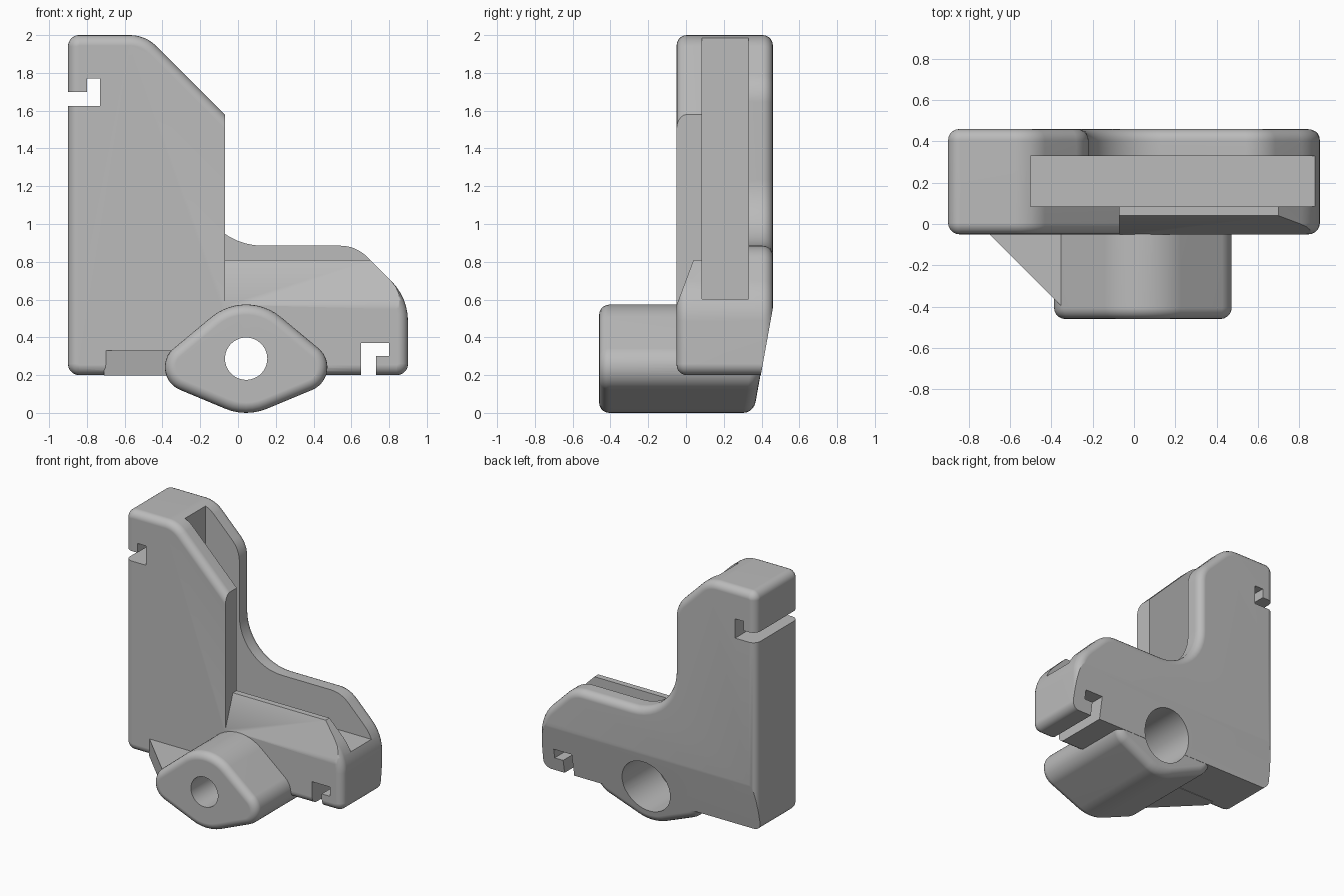
import bpy
import bmesh
from math import radians, cos, sin, pi

cube = bpy.data.objects.get("Cube")
if cube:
    bpy.data.objects.remove(cube)

grey = bpy.data.materials.new("light grey plastic")
grey.use_nodes = True
GREY = (0.5, 0.5, 0.5, 1)
grey.diffuse_color = GREY
grey.node_tree.nodes["Principled BSDF"].inputs["Base Color"].default_value = GREY

ROUND = 0.055   # edge rounding
STEPS = 5


def outline(arcs):
    """Chain of arcs (cx, cz, r, start, end); a falling angle is concave."""
    pts = []
    for cx, cz, r, a0, a1 in arcs:
        side = 1 if a1 > a0 else -1
        n = max(6, int(abs(a1 - a0) / 7))
        for i in range(n + 1):
            a = radians(a0 + (a1 - a0) * i / n)
            pts.append((cx + r * cos(a), cz + r * sin(a), side * cos(a), side * sin(a)))
    return pts


def finish(name, bm):
    bmesh.ops.remove_doubles(bm, verts=bm.verts, dist=0.0002)
    bmesh.ops.recalc_face_normals(bm, faces=bm.faces)
    me = bpy.data.meshes.new(name)
    bm.to_mesh(me)
    bm.free()
    me.materials.append(grey)
    ob = bpy.data.objects.new(name, me)
    bpy.context.collection.objects.link(ob)
    return ob


def prism(name, pts, y0, y1, round0=False, round1=False, lean=0.0):
    """Extrude an outline along y, with optional rounded ends and leaning back."""
    def end(y, inward, rounded):
        if not rounded:
            return [(y, 0)]
        ang = [pi / 2 * i / STEPS for i in range(STEPS + 1)]
        return [(y + inward * ROUND * (1 - cos(a)), ROUND * (1 - sin(a))) for a in ang]

    bm = bmesh.new()
    levels = end(y0, 1, round0) + end(y1, -1, round1)[::-1]
    half = len(levels) - len(end(y1, -1, round1))
    loops = []
    for k, (y, d) in enumerate(levels):
        loop = []
        for x, z, nx, nz in pts:
            px, pz = x - nx * d, z - nz * d
            loop.append(bm.verts.new((px, y + (lean * pz if k >= half else 0), pz)))
        loops.append(loop)
    for a, b in zip(loops, loops[1:]):
        for i in range(len(a)):
            j = (i + 1) % len(a)
            bm.faces.new((a[i], a[j], b[j], b[i]))
    bm.faces.new(loops[0])
    bm.faces.new(loops[-1])
    return finish(name, bm)


def extrude(name, corners, axis, lo, hi):
    """Straight prism of a polygon along the x, y or z axis."""
    bm = bmesh.new()
    rings = []
    for v in (lo, hi):
        ring = []
        for c in corners:
            p = list(c)
            p.insert("xyz".index(axis), v)
            ring.append(bm.verts.new(p))
        rings.append(ring)
        bm.faces.new(ring)
    for i in range(len(corners)):
        j = (i + 1) % len(corners)
        bm.faces.new((rings[0][i], rings[0][j], rings[1][j], rings[1][i]))
    return finish(name, bm)


def box(name, x0, x1, y0, y1, z0, z1):
    return extrude(name, [(x0, y0), (x1, y0), (x1, y1), (x0, y1)], "z", z0, z1)


def boolean(target, tool, operation="DIFFERENCE"):
    tool.hide_render = True
    mod = target.modifiers.new("cut", "BOOLEAN")
    mod.operation, mod.object, mod.solver = operation, tool, "EXACT"
    bpy.context.view_layer.objects.active = target
    bpy.ops.object.modifier_apply(modifier=mod.name)
    bpy.data.objects.remove(tool)


# Bracket outlines: the front wall is a full gusset, the back wall is an L shape
foot = [(-0.84, 0.26, 0.06, 180, 270), (0.84, 0.26, 0.06, 270, 360)]
tip = [(0.6, 0.486, 0.3, 0, 45)]
head = [(-0.573, 1.8, 0.2, 45, 90), (-0.84, 1.94, 0.06, 90, 180)]
inner = [(0.542, 0.685, 0.2, 45, 90), (0.13, 1.235, 0.35, 270, 180),
         (-0.42, 1.647, 0.2, 0, 45)]
body = prism("corner_bracket", outline(foot + tip + head), -0.05, 0.2, round0=True)
back = prism("back_wall", outline(foot + tip + inner + head), 0.2, 0.46, round1=True)
boolean(body, back, "UNION")

# Slot between the walls, and the lowered sloping part of the front wall
boolean(body, box("slot", -0.5, 1.2, 0.085, 0.33, 0.603, 2.3))
boolean(body, extrude("front_notch", [(0.04, 0.81), (0.2, 0.81), (0.2, 2.2),
                                      (-0.2, 2.2), (-0.2, 0.17)], "x", -0.07, 1.2))

# Lower back face slopes forward
boolean(body, extrude("back_slope", [(0.36, 0), (0.54, 1), (0.9, 1), (0.9, 0)],
                      "x", -1.2, 1.2))

# Hooked grooves at the ends of both arms
boolean(body, extrude("upper_groove", [(-1, 1.625), (-0.73, 1.625), (-0.73, 1.77),
                                       (-0.8, 1.77), (-0.8, 1.7), (-1, 1.7)], "y", -0.3, 0.7))
boolean(body, extrude("lower_groove", [(0.65, 0.1), (0.73, 0.1), (0.73, 0.3), (0.8, 0.3),
                                       (0.8, 0.37), (0.65, 0.37)], "y", -0.3, 0.7))

# Diamond boss with rounded ends, and the small web beside it
CX, CZ = 0.043, 0.287
boss = prism("boss", outline([
    (CX, CZ, 0.287, 50, 130), (CX - 0.3, CZ - 0.045, 0.13, 130, 247),
    (CX, CZ, 0.287, 247, 293), (CX + 0.3, CZ - 0.045, 0.13, -67, 50)]),
    -0.46, 0.358, round0=True, round1=True, lean=0.18)
boolean(body, boss, "UNION")
web = extrude("web", [(-0.71, -0.04), (-0.35, -0.4), (-0.3, -0.3), (-0.3, 0.02),
                      (-0.71, 0.02)], "z", 0.197, 0.33)
boolean(body, web, "UNION")

# Screw hole with a wide bore from the back
for r, y0, y1 in ((0.112, -0.7, 0.3), (0.198, 0.0, 0.8)):
    boolean(body, prism("bore", outline([(CX, CZ, r, 0, 360)]), y0, y1))

# Smooth the rounded edges, keep the hard ones
bpy.ops.object.select_all(action="DESELECT")
body.select_set(True)
bpy.context.view_layer.objects.active = body
bpy.ops.object.shade_smooth_by_angle(angle=radians(28))
weighted = body.modifiers.new("even shading", "WEIGHTED_NORMAL")
weighted.keep_sharp = True
